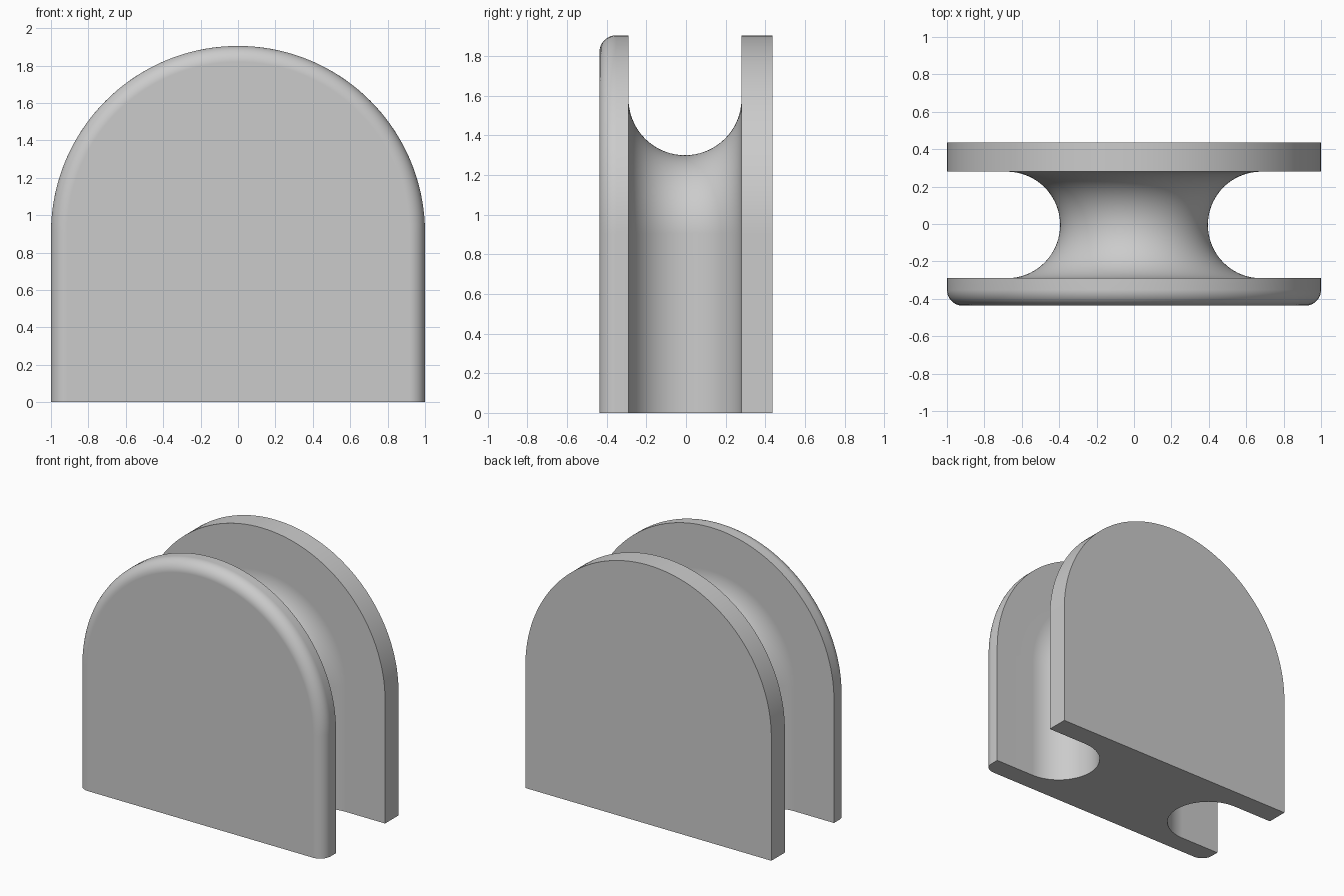
import bpy, bmesh, math

if "Cube" in bpy.data.objects:
    bpy.data.objects.remove(bpy.data.objects["Cube"])

ARCH_Z = 0.905            # height of the arch centre
Y0, Y1 = -0.437, 0.437    # front and back faces
GC, GR = -0.005, 0.285    # groove centre in y, groove radius
NECK = 0.395              # half width at the narrowest part of the neck
FILLET = 0.085            # rounding of the front rim


def arc(cr, cy, rad, a0, a1, n):
    """Points (radius, y) along an arc, angles in degrees."""
    pts = []
    for i in range(n + 1):
        a = math.radians(a0 + (a1 - a0) * i / n)
        pts.append((cr + rad * math.cos(a), cy + rad * math.sin(a)))
    return pts


# Side profile from front to back: rounded front rim, groove, square back rim
profile = arc(1 - FILLET, Y0 + FILLET, FILLET, -90, 0, 10)
profile += [(1, GC - GR)]
profile += arc(NECK + GR, GC, GR, 270, 90, 36)
profile += [(1, GC + GR), (1, Y1)]

# Arch path: straight leg, half circle, straight leg, as (direction x, direction z, base z)
path = [(1, 0, 0)]
path += [(math.cos(math.pi * i / 72), math.sin(math.pi * i / 72), ARCH_Z) for i in range(73)]
path += [(-1, 0, 0)]

# Grooved arch body
bm = bmesh.new()
rows = [[bm.verts.new((r * dx, y, z + r * dz)) for r, y in profile] for dx, dz, z in path]
for a, b in zip(rows, rows[1:]):
    for i in range(len(profile) - 1):
        bm.faces.new((a[i], a[i + 1], b[i + 1], b[i]))
bm.faces.new([row[0] for row in rows])          # front face
bm.faces.new([row[-1] for row in rows])         # back face
bm.faces.new(rows[0] + rows[-1][::-1])          # underside
bmesh.ops.recalc_face_normals(bm, faces=bm.faces)

mesh = bpy.data.meshes.new("grooved_arch")
bm.to_mesh(mesh)
bm.free()
body = bpy.data.objects.new("grooved_arch", mesh)
bpy.context.collection.objects.link(body)

grey = bpy.data.materials.new("light_grey")
grey.diffuse_color = (0.6, 0.6, 0.6, 1)
grey.use_nodes = True
grey.node_tree.nodes["Principled BSDF"].inputs["Base Color"].default_value = grey.diffuse_color
mesh.materials.append(grey)

# Smooth curves, crisp rims, flat front face
bpy.context.view_layer.objects.active = body
body.select_set(True)
bpy.ops.object.shade_smooth_by_angle(angle=math.radians(30))
normals = body.modifiers.new("flat_face_normals", 'WEIGHTED_NORMAL')
normals.keep_sharp = True
